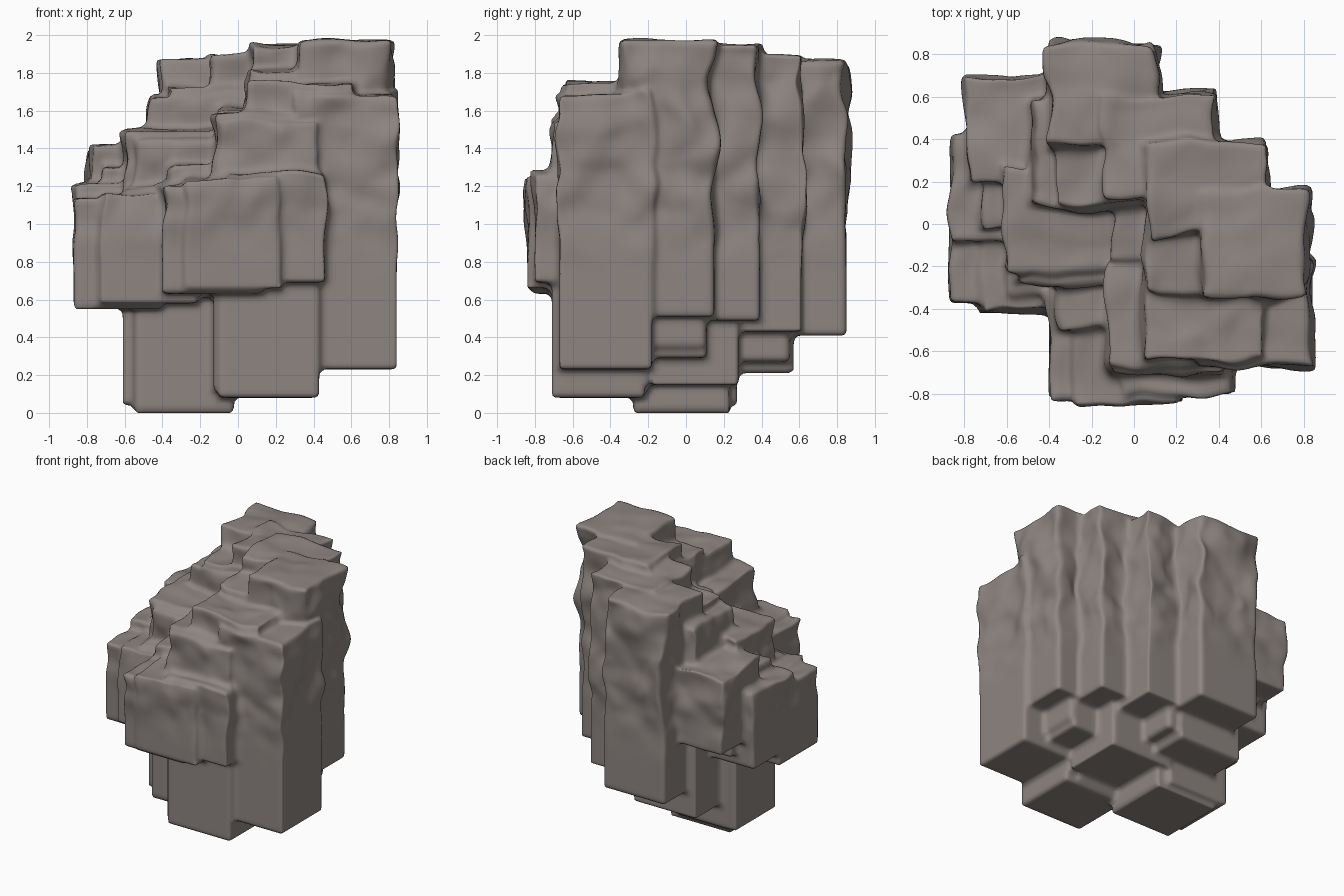
import bpy, bmesh
from mathutils import Vector, noise

TALL, SHORT = 1.46, 0.58

# Tall columns: x range, y range, bottom (all share one height)
columns = [
    (-0.41, 0.11, 0.37, 0.85, 0.41),
    (-0.15, 0.38, 0.12, 0.61, 0.43),
    (0.06, 0.62, -0.06, 0.39, 0.49),
    (0.32, 0.81, -0.34, 0.15, 0.51),
    (0.30, 0.84, -0.67, -0.18, 0.23),
    (0.04, 0.63, -0.64, 0.11, 0.29),
    (0.05, 0.66, -0.32, 0.10, 0.35),
    (-0.10, 0.43, -0.71, -0.22, 0.08),
    (-0.13, 0.32, -0.68, -0.20, 0.12),
    (-0.10, 0.42, -0.18, 0.28, 0.15),
    (-0.48, 0.05, 0.08, 0.57, 0.21),
    (-0.38, 0.15, 0.10, 0.55, 0.27),
    (-0.55, -0.02, -0.28, 0.23, 0.00),
    (-0.61, -0.10, -0.22, 0.27, 0.04),
]

# Short ledges stepping down on the left and front
ledges = [
    (-0.79, -0.30, 0.20, 0.69, 0.83),
    (-0.86, -0.40, -0.07, 0.41, 0.63),
    (-0.72, -0.30, 0.00, 0.48, 0.72),
    (-0.87, -0.41, -0.37, 0.10, 0.55),
    (-0.73, -0.21, -0.42, 0.05, 0.58),
    (-0.60, -0.14, -0.36, 0.02, 0.61),
    (-0.40, 0.12, -0.81, -0.32, 0.63),
    (-0.28, 0.23, -0.84, -0.36, 0.66),
    (-0.05, 0.46, -0.80, -0.34, 0.69),
    (-0.36, 0.12, -0.50, -0.10, 0.73),
    (-0.34, 0.10, -0.30, 0.00, 0.84),
    (-0.38, 0.00, -0.17, 0.10, 0.92),
]


def add_block(bm, x0, x1, y0, y1, z0, height):
    lo, size = Vector((x0, y0, z0)), Vector((x1 - x0, y1 - y0, height))
    for v in bmesh.ops.create_cube(bm, size=1)["verts"]:
        v.co = Vector([lo[i] + (v.co[i] + 0.5) * size[i] for i in range(3)])


# Overlapping blocks in one mesh
bm = bmesh.new()
for c in columns:
    add_block(bm, *c, TALL)
for c in ledges:
    add_block(bm, *c, SHORT)
mesh = bpy.data.meshes.new("rock_cliff")
bm.to_mesh(mesh)
bm.free()
cliff = bpy.data.objects.new("rock_cliff", mesh)
bpy.context.collection.objects.link(cliff)
bpy.context.view_layer.objects.active = cliff
cliff.select_set(True)

# Fuse them into a single skin and soften the edges a little
remesh = cliff.modifiers.new("fuse", 'REMESH')
remesh.mode = 'VOXEL'
remesh.voxel_size = 0.019
soften = cliff.modifiers.new("soften", 'SMOOTH')
soften.factor = 0.5
soften.iterations = 2
for name in ("fuse", "soften"):
    bpy.ops.object.modifier_apply(modifier=name)


# Erosion grows with height: lower faces stay flat, upper ones ripple
def weather(p):
    t = min(max((p.z - 0.7) / 0.5, 0), 1)
    n = noise.noise_vector(p * 3.3 + Vector((4.1, 1.7, 9.2)))
    n += noise.noise_vector(p * 7.0) * 0.45
    n.z *= 0.6
    return p + n * 0.045 * t * t * (3 - 2 * t)


for v in cliff.data.vertices:
    v.co = weather(v.co)
cliff.data.shade_smooth()

# Warm grey stone
stone = bpy.data.materials.new("stone")
stone.diffuse_color = (0.27, 0.235, 0.22, 1)
cliff.data.materials.clear()
cliff.data.materials.append(stone)
